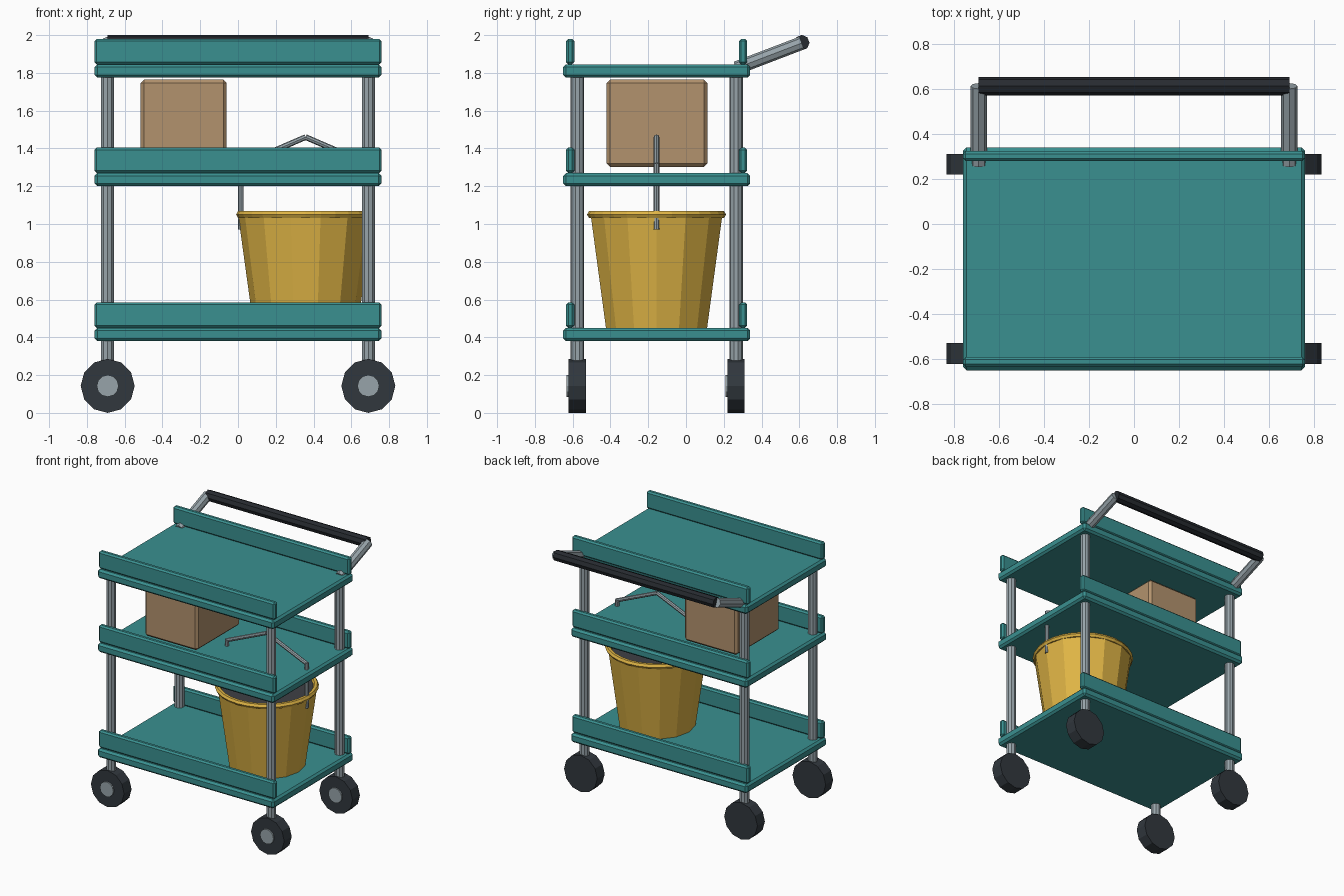
import bpy
import bmesh
from math import radians
from mathutils import Matrix, Vector

old = bpy.data.objects.get("Cube")
if old:
    bpy.data.objects.remove(old, do_unlink=True)


def material(name, rgb):
    mat = bpy.data.materials.new(name)
    mat.use_nodes = True
    color = (*rgb, 1)
    mat.diffuse_color = color
    mat.node_tree.nodes["Principled BSDF"].inputs["Base Color"].default_value = color
    return mat


TEAL = material("teal paint", (0.042, 0.28, 0.28))
METAL = material("grey metal", (0.31, 0.37, 0.40))
RUBBER = material("black rubber", (0.031, 0.039, 0.048))
GRIP = material("grip black", (0.02, 0.024, 0.03))
YELLOW = material("yellow plastic", (0.74, 0.46, 0.06))
CARDBOARD = material("cardboard", (0.45, 0.29, 0.155))
DARK = material("dark contents", (0.05, 0.052, 0.06))


def finish(bm, name, mat):
    mesh = bpy.data.meshes.new(name)
    bm.to_mesh(mesh)
    bm.free()
    mesh.materials.append(mat)
    obj = bpy.data.objects.new(name, mesh)
    bpy.context.collection.objects.link(obj)
    return obj


def box(name, mat, low, high, bevel):
    """Box between two corners with chamfered edges."""
    low, high = Vector(low), Vector(high)
    bm = bmesh.new()
    place = Matrix.Translation((low + high) / 2) @ Matrix.Diagonal((*(high - low), 1))
    bmesh.ops.create_cube(bm, size=1, matrix=place)
    obj = finish(bm, name, mat)
    mod = obj.modifiers.new("Chamfer", "BEVEL")
    mod.width = bevel
    mod.segments = 1
    return obj


def rod(name, mat, start, end, radius, end_radius=None, sides=8, spin=0):
    """Straight or tapered round bar between two points."""
    start, end = Vector(start), Vector(end)
    axis = end - start
    turn = axis.to_track_quat("Z", "Y").to_matrix().to_4x4()
    place = (Matrix.Translation((start + end) / 2) @ turn
             @ Matrix.Rotation(radians(spin), 4, "Z"))
    bm = bmesh.new()
    bmesh.ops.create_cone(bm, cap_ends=True, segments=sides, radius1=radius,
                          radius2=end_radius or radius, depth=axis.length, matrix=place)
    return finish(bm, name, mat)


# Shelves with a raised lip along the front and back
WIDTH = 0.76
for level, top in (("bottom", 0.45), ("middle", 1.27), ("top", 1.845)):
    box(f"{level}_shelf", TEAL, (-WIDTH, -0.65, top - 0.07), (WIDTH, 0.34, top), 0.015)
    for side, y in (("front", -0.613), ("back", 0.302)):
        box(f"{level}_{side}_lip", TEAL, (-WIDTH, y - 0.022, top),
            (WIDTH, y + 0.022, top + 0.135), 0.012)

# Posts, wheels, hubs and handle arms
for side, x in (("left", 0.69), ("right", -0.69)):
    for end, y in (("front", -0.575), ("back", 0.265)):
        label = f"{end}_{side}"
        rod(f"{label}_post", METAL, (x, y, 0.2), (x, y, 1.8), 0.036, sides=10)
        rod(f"{label}_wheel", RUBBER, (x, y - 0.046, 0.143), (x, y + 0.046, 0.143),
            0.143, sides=12)
        rod(f"{label}_hub", METAL, (x, y - 0.057, 0.143), (x, y, 0.143), 0.058, sides=12)
    rod(f"{side}_handle_arm", METAL, (x, 0.265, 1.825), (x, 0.613, 1.958), 0.036)

# Push grip
rod("handle_grip", GRIP, (-0.69, 0.613, 1.96), (0.69, 0.613, 1.96), 0.041, sides=8)

# Cardboard box on the middle shelf
box("cardboard_box", CARDBOARD, (-0.515, -0.42, 1.303), (-0.06, 0.113, 1.765), 0.018)

# Bucket with rolled rim, contents and wire handle
BX, BY = 0.358, -0.156
rod("bucket_body", YELLOW, (BX, BY, 0.445), (BX, BY, 1.045), 0.274, 0.357,
    sides=14, spin=90)
bpy.ops.mesh.primitive_torus_add(location=(BX, BY, 1.05), major_segments=28,
                                 minor_segments=6, major_radius=0.347, minor_radius=0.021)
rim = bpy.context.object
rim.name = "bucket_rim"
rim.data.materials.append(YELLOW)
rod("bucket_contents", DARK, (BX, BY, 1.03), (BX, BY, 1.052), 0.335, sides=28)

apex = (BX, BY, 1.46)
for side, sign in (("left", 1), ("right", -1)):
    x = BX + sign * 0.343
    rod(f"bucket_handle_{side}_drop", METAL, (x, BY, 0.97), (x, BY, 1.32), 0.015)
    rod(f"bucket_handle_{side}_slope", METAL, (x, BY, 1.312), apex, 0.015)
